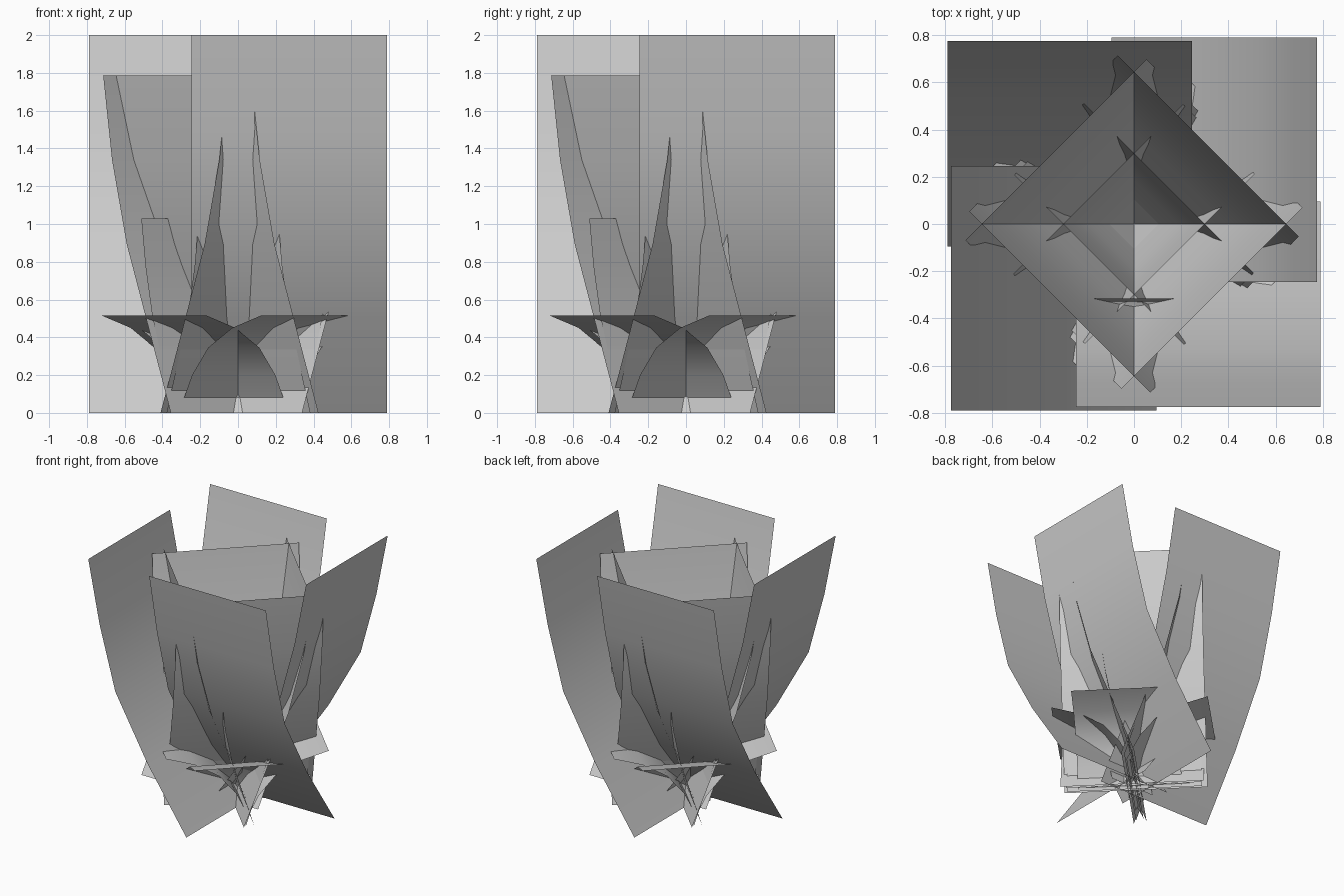
import bpy
from math import pi, cos, sin

if "Cube" in bpy.data.objects:
    bpy.data.objects.remove(bpy.data.objects["Cube"])


def leaf_card(name, profile, t0, t1, angle):
    """Curved sheet: profile of (outward distance, height), spanning t0..t1 sideways."""
    c, s = cos(angle), sin(angle)
    verts = [(d * c - t * s, d * s + t * c, z) for d, z in profile for t in (t0, t1)]
    faces = [(2 * i, 2 * i + 1, 2 * i + 3, 2 * i + 2) for i in range(len(profile) - 1)]
    mesh = bpy.data.meshes.new(name)
    mesh.from_pydata(verts, [], faces)
    mesh.polygons.foreach_set("use_smooth", [True] * len(faces))
    obj = bpy.data.objects.new(name, mesh)
    bpy.context.collection.objects.link(obj)
    return obj


# Rings of four leaf cards: name, profile, sideways span, start angle
rings = [
    ("outer_leaf", [(-.095, 0), (.25, .5), (.535, 1), (.674, 1.5), (.775, 2)],
     -.245, .79, 0),
    ("middle_leaf", [(-.05, 0), (.115, .446), (.28, .893), (.39, 1.34), (.456, 1.785)],
     -.53, .553, pi / 4),
    ("inner_leaf", [(-.03, 0), (.05, .258), (.13, .515), (.18, .773), (.212, 1.03)],
     -.505, .512, pi / 4),
    ("low_leaf", [(-.02, 0), (.08, .2), (.2, .345), (.38, .45), (.595, .515)],
     -.424, .36, pi / 4),
]
for name, profile, t0, t1, start in rings:
    for k in range(4):
        leaf_card(f"{name}_{k + 1}", profile, t0, t1, start + k * pi / 2)

# Single narrow leaf arching towards the front
leaf_card("front_narrow_leaf",
          [(.02, 0.01), (.08, .25), (.24, .5), (.35, .8), (.315, 1.16)],
          -.2, .2, -pi / 2)
